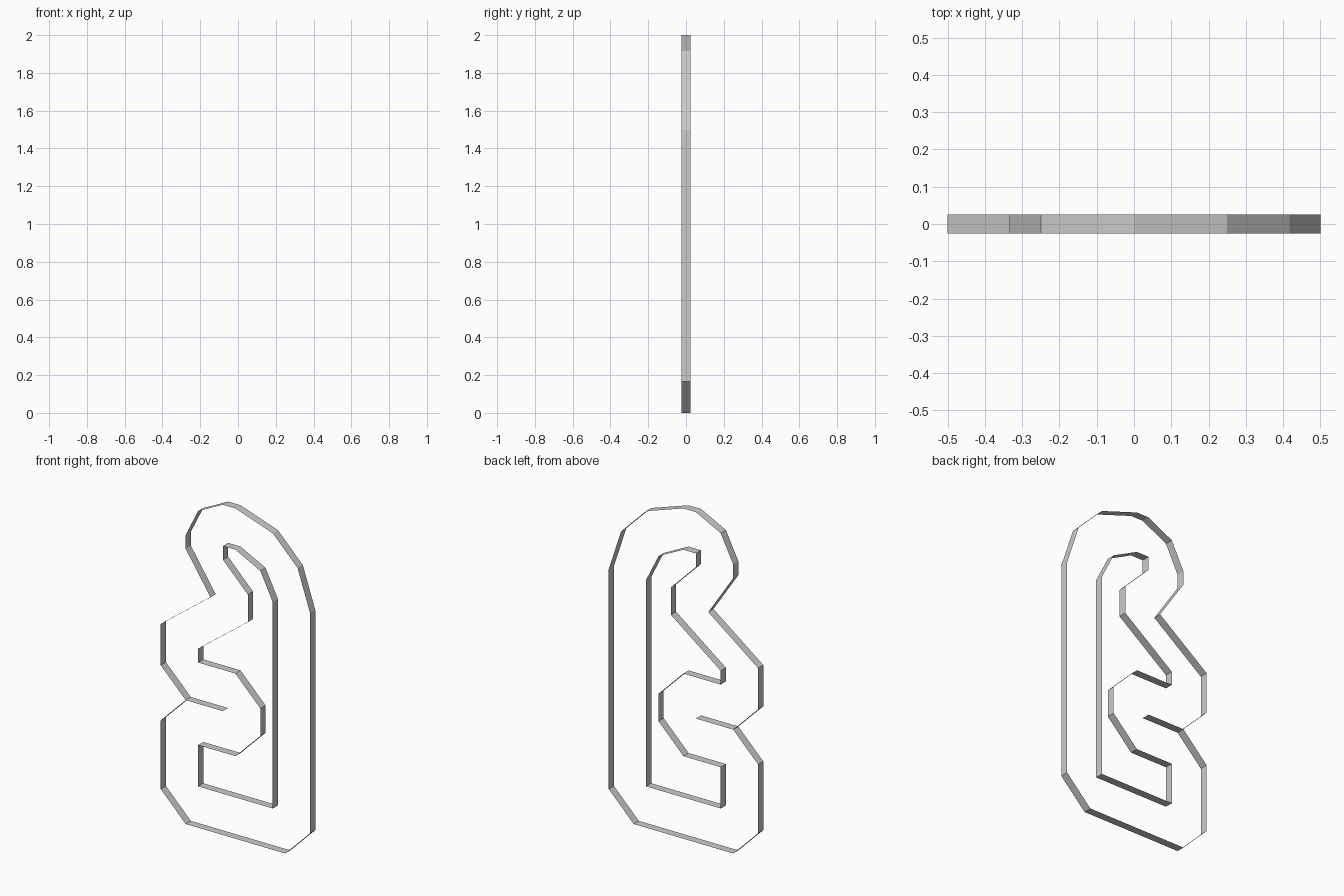
import bpy

if "Cube" in bpy.data.objects:
    bpy.data.objects.remove(bpy.data.objects["Cube"])

U = 1 / 12          # design grid step
HALF = 0.025        # half depth of the strip


def ribbon(name, points, closed=True):
    """Open-faced wall that follows an x/z outline, extruded along y."""
    n = len(points)
    verts = [(x * U, y, z * U) for y in (-HALF, HALF) for x, z in points]
    faces = []
    for i in range(n if closed else n - 1):
        j = (i + 1) % n
        faces.append((i, j, n + j, n + i))
    mesh = bpy.data.meshes.new(name)
    mesh.from_pydata(verts, [], faces)
    mesh.update()
    obj = bpy.data.objects.new(name, mesh)
    bpy.context.collection.objects.link(obj)
    return obj


# Outer wall, listed counter-clockwise from the bottom left
outer = [(-4, 0), (4, 0), (6, 2), (6, 18), (5, 21), (3, 23), (0, 24), (-1, 24),
         (-3, 23), (-4, 21), (-4, 20), (-2, 17), (-6, 14), (-6, 11), (-4, 9),
         (-6, 7), (-6, 2)]
ribbon("outer_wall", outer[::-1])

# Inner wall around the opening, facing into it
inner = [(-3, 3), (3, 3), (3, 18), (2, 20), (0, 21), (-1, 21), (-1, 20), (1, 18),
         (1, 16), (-3, 13), (-3, 12), (0, 12), (2, 10), (2, 8), (0, 6), (-3, 6)]
ribbon("inner_wall", inner)

# Short divider running inward from the left notch
ribbon("notch_divider", [(-4, 9), (-1, 9)], closed=False)
